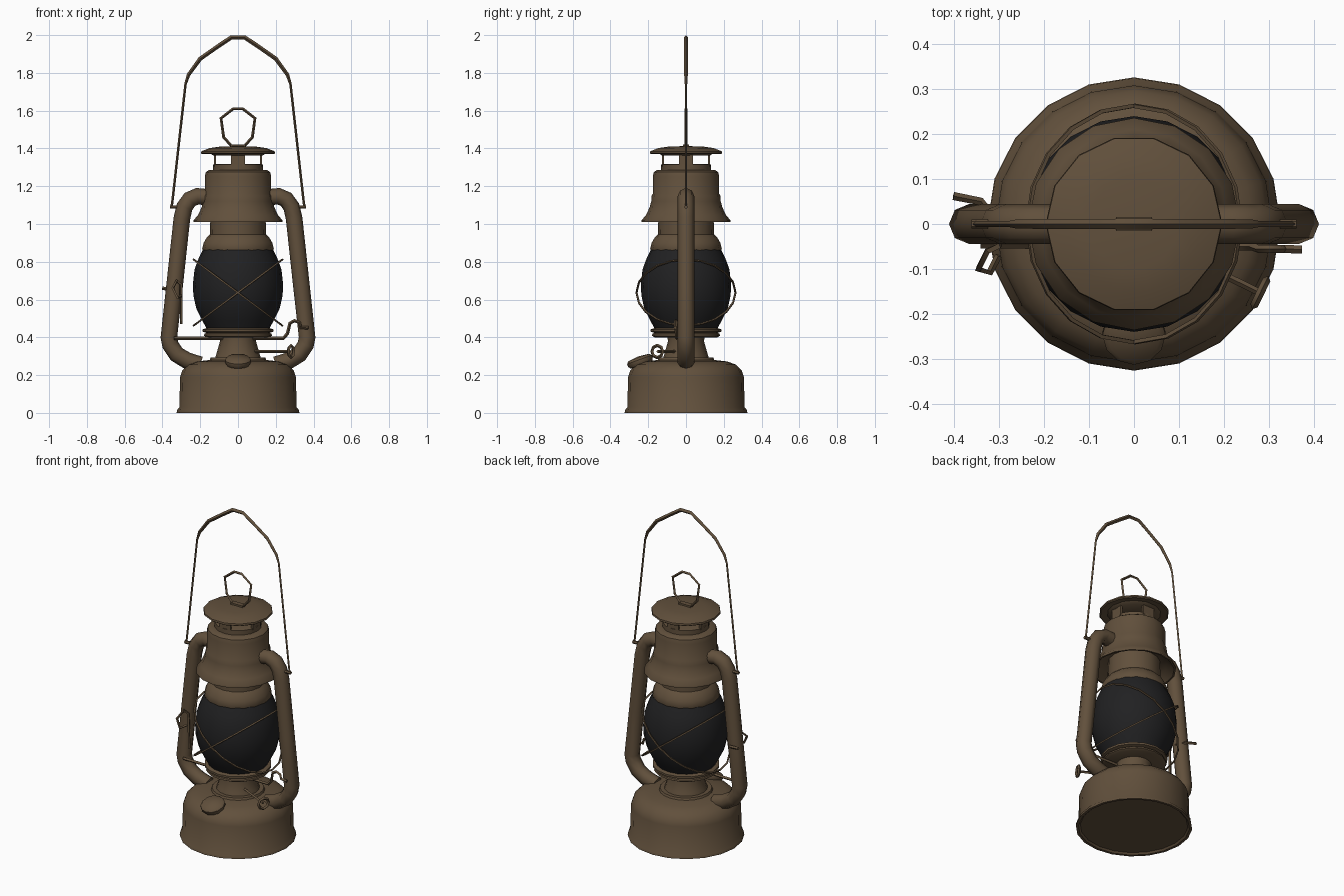
import bpy, bmesh, math
from mathutils import Vector, Matrix

if "Cube" in bpy.data.objects:
    bpy.data.objects.remove(bpy.data.objects["Cube"])


def material(name, rgb):
    m = bpy.data.materials.new(name)
    m.diffuse_color = (*rgb, 1)
    m.use_nodes = True
    m.node_tree.nodes["Principled BSDF"].inputs["Base Color"].default_value = m.diffuse_color
    return m


BROWN = material("aged brown metal", (0.12, 0.08, 0.045))
BLACK = material("dark glass", (0.015, 0.015, 0.016))


def smooth(ob, angle=40):
    bpy.ops.object.select_all(action='DESELECT')
    ob.select_set(True)
    bpy.context.view_layer.objects.active = ob
    bpy.ops.object.shade_smooth_by_angle(angle=math.radians(angle))


def lathe(name, profile, sides=16, mat=BROWN, matrix=None):
    """Revolve (radius, z) points around z; radius 0 closes to a point."""
    bm = bmesh.new()
    rings = []
    for r, z in profile:
        if r == 0:
            rings.append([bm.verts.new((0, 0, z))] * sides)
        else:
            rings.append([bm.verts.new((r * math.cos(2 * math.pi * i / sides),
                                        r * math.sin(2 * math.pi * i / sides), z))
                          for i in range(sides)])
    for a, b in zip(rings, rings[1:]):
        for i in range(sides):
            j = (i + 1) % sides
            loop = list(dict.fromkeys([a[i], a[j], b[j], b[i]]))
            bm.faces.new(loop)
    bmesh.ops.recalc_face_normals(bm, faces=bm.faces)
    if matrix:
        bm.transform(matrix)
    me = bpy.data.meshes.new(name)
    bm.to_mesh(me)
    bm.free()
    me.materials.append(mat)
    ob = bpy.data.objects.new(name, me)
    bpy.context.collection.objects.link(ob)
    smooth(ob)
    return ob


def tube(name, points, radius, res=0, closed=False, radii=None):
    """Round bar swept along a list of points, converted to a mesh."""
    cu = bpy.data.curves.new(name, 'CURVE')
    cu.dimensions = '3D'
    cu.bevel_depth = radius
    cu.bevel_resolution = res
    cu.use_fill_caps = True
    sp = cu.splines.new('POLY')
    sp.points.add(len(points) - 1)
    for i, (p, q) in enumerate(zip(sp.points, points)):
        p.co = (*q, 1)
        p.radius = radii[i] if radii else 1
    sp.use_cyclic_u = closed
    cu.materials.append(BROWN)
    ob = bpy.data.objects.new(name, cu)
    bpy.context.collection.objects.link(ob)
    bpy.ops.object.select_all(action='DESELECT')
    ob.select_set(True)
    bpy.context.view_layer.objects.active = ob
    bpy.ops.object.convert(target='MESH')
    ob = bpy.context.view_layer.objects.active
    smooth(ob, 50)
    return ob


def box(name, size, loc, angle):
    bm = bmesh.new()
    bmesh.ops.create_cube(bm, size=1)
    bm.transform(Matrix.Rotation(angle, 4, 'Z') @ Matrix.Translation(loc)
                 @ Matrix.Diagonal((*size, 1)))
    me = bpy.data.meshes.new(name)
    bm.to_mesh(me)
    bm.free()
    me.materials.append(BROWN)
    bpy.context.collection.objects.link(bpy.data.objects.new(name, me))


# Fuel tank with rolled foot and rounded shoulder
lathe("fuel_tank", [(0, 0.01), (0.30, 0.01), (0.31, 0), (0.325, 0.0), (0.323, 0.015),
                    (0.31, 0.03), (0.307, 0.19), (0.295, 0.225), (0.265, 0.255),
                    (0.22, 0.272), (0.15, 0.28), (0.145, 0.292), (0.125, 0.292),
                    (0, 0.285)], sides=20)

# Burner and globe plate
lathe("burner", [(0.125, 0.28), (0.115, 0.31), (0.095, 0.38), (0.10, 0.41), (0, 0.41)])
lathe("globe_plate", [(0, 0.40), (0.165, 0.40), (0.18, 0.408), (0.178, 0.418),
                      (0.168, 0.424), (0.188, 0.43), (0.188, 0.442), (0.165, 0.45),
                      (0, 0.45)])

# Glass globe
lathe("globe", [(0, 0.445), (0.165, 0.445), (0.19, 0.49), (0.22, 0.55), (0.236, 0.62),
                (0.239, 0.68), (0.23, 0.76), (0.208, 0.82), (0.185, 0.865), (0, 0.865)],
      sides=20, mat=BLACK)

# Chimney and flared hood
lathe("chimney", [(0, 0.86), (0.185, 0.858), (0.19, 0.868), (0.182, 0.90), (0.165, 0.93),
                  (0.148, 0.945), (0.146, 1.06)])
lathe("hood", [(0.146, 1.06), (0.185, 1.05), (0.225, 1.01), (0.235, 1.01), (0.235, 1.02),
               (0.21, 1.05), (0.192, 1.09), (0.184, 1.12), (0.182, 1.15), (0.176, 1.16),
               (0.176, 1.25), (0.17, 1.275), (0.155, 1.285), (0.132, 1.287),
               (0.132, 1.315), (0.12, 1.318), (0, 1.318)])

# Vent posts and domed cap
for k in range(4):
    box("vent_post", (0.012, 0.075, 0.07), (0.122, 0, 1.34), k * math.pi / 2)
lathe("cap", [(0, 1.362), (0.13, 1.362), (0.15, 1.375), (0.19, 1.37), (0.196, 1.375),
              (0.194, 1.385), (0.15, 1.402), (0.10, 1.409), (0, 1.413)], sides=14)
tube("cap_ring", [(x, 0, z) for x, z in
                  [(-0.035, 1.413), (-0.076, 1.46), (-0.09, 1.56), (-0.025, 1.61),
                   (0.025, 1.61), (0.09, 1.56), (0.076, 1.46), (0.035, 1.413)]],
     0.008, closed=True)
box("ring_clip", (0.08, 0.03, 0.012), (0, 0, 1.416), 0)

# Side tubes
side = [(0.15, 1.14), (0.215, 1.147), (0.255, 1.13), (0.283, 1.09), (0.297, 1.03),
        (0.335, 0.68), (0.366, 0.40), (0.358, 0.36), (0.325, 0.31), (0.27, 0.277),
        (0.2, 0.255)]
for s in (-1, 1):
    tube("side_tube", [(s * x, 0, z) for x, z in side], 0.044, res=2)
    # Pivot for the carrying handle
    tube("handle_pivot", [(s * 0.30, 0, 1.09), (s * 0.36, 0, 1.09)], 0.01, res=1)

# Carrying handle, thicker at the grip
half = [(0.352, 1.085), (0.345, 1.14), (0.278, 1.74), (0.262, 1.79), (0.20, 1.875),
        (0.10, 1.945), (0.035, 1.988)]
arc = [(-x, 0, z) for x, z in half] + [(x, 0, z) for x, z in reversed(half)]
grip = [1, 1, 1, 1.5, 1.7, 1.7, 1.8]
tube("carrying_handle", arc, 0.0065, radii=grip + grip[::-1])

# Crossed globe guard wires: two tilted loops
for s in (-1, 1):
    loop = []
    for i in range(20):
        a = 2 * math.pi * i / 20
        loop.append((0.235 * math.cos(a), 0.262 * math.sin(a),
                     0.637 + s * 0.175 * math.cos(a)))
    tube("guard_wire", loop, 0.006, closed=True)

# Globe lift lever
tube("lift_lever", [(-0.34, -0.045, 0.395), (0.24, -0.05, 0.395), (0.262, -0.05, 0.42),
                    (0.275, -0.055, 0.475), (0.30, -0.055, 0.488), (0.325, -0.055, 0.478),
                    (0.332, -0.055, 0.452), (0.372, -0.057, 0.45)], 0.009)

# Latch wire and peg on the left tube
tube("latch_wire", [(-0.30, -0.045, 0.47), (-0.302, -0.05, 0.68), (-0.325, -0.06, 0.70),
                    (-0.345, -0.10, 0.66), (-0.32, -0.108, 0.61), (-0.30, -0.07, 0.62)], 0.008)
tube("latch_peg", [(-0.40, 0.062, 0.66), (-0.34, 0.05, 0.65), (-0.30, 0.0, 0.64)], 0.009)

# Wick adjuster rod and knob ring
tube("wick_rod", [(0.07, -0.05, 0.325), (0.275, -0.15, 0.325)], 0.008)
axis = Vector((0.205, -0.10, 0)).normalized()
across = Vector((-axis.y, axis.x, 0))
knob = []
for i in range(8):
    a = math.pi * i / 4
    knob.append(Vector((0.28, -0.152, 0.325)) + 0.032 * (math.cos(a) * across
                + Vector((0, 0, math.sin(a)))))
tube("wick_knob", knob, 0.009, closed=True)

# Tilted filler cap at the front of the tank
tilt = Matrix.Translation((0, -0.24, 0.265)) @ Matrix.Rotation(math.radians(20), 4, 'X')
lathe("filler_cap", [(0, -0.06), (0.05, -0.06), (0.05, -0.012), (0.062, -0.01),
                     (0.07, 0.004), (0.07, 0.018), (0.058, 0.03), (0, 0.036)],
      sides=12, matrix=tilt)
